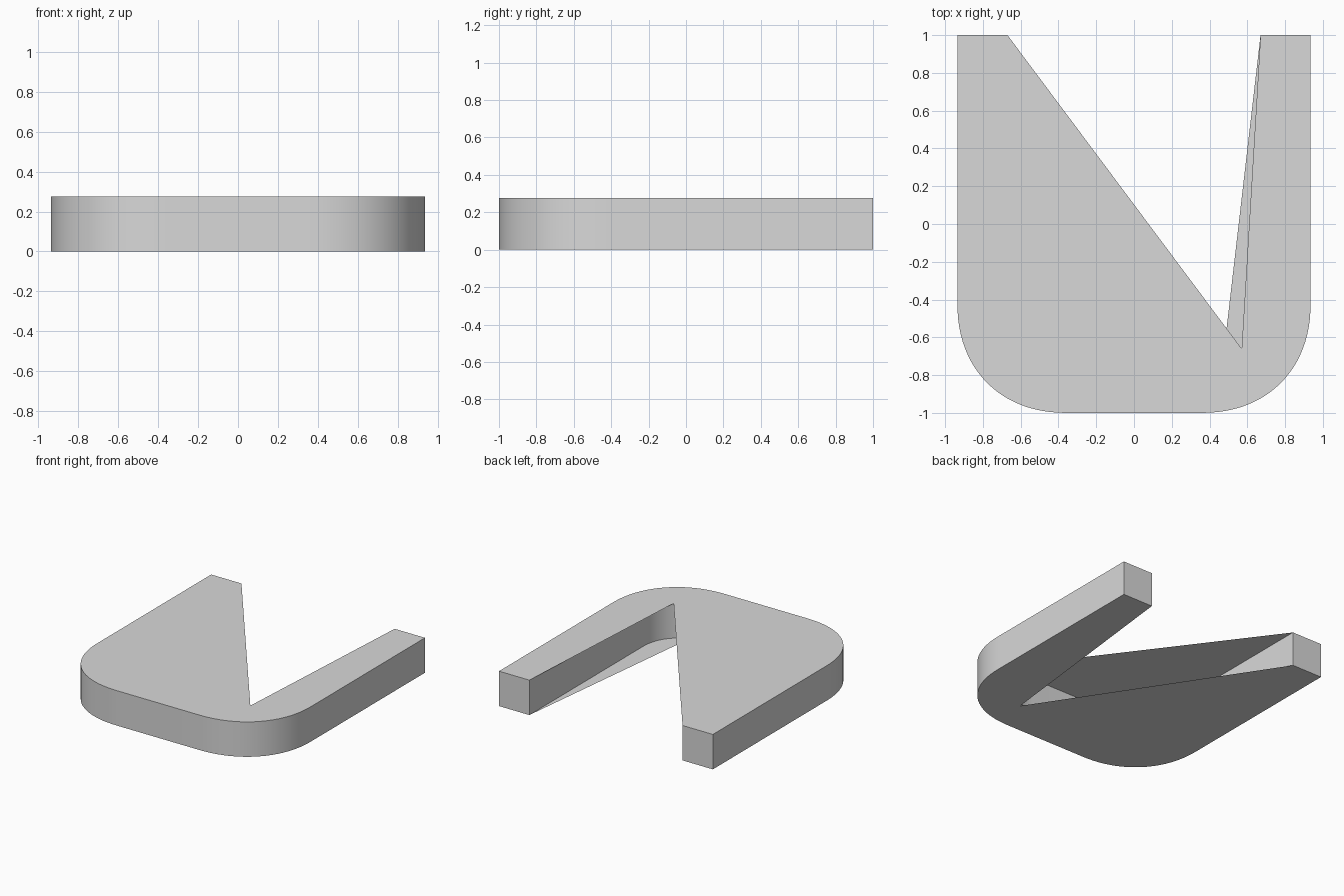
import bpy, bmesh, math

cube = bpy.data.objects.get("Cube")
if cube:
    bpy.data.objects.remove(cube, do_unlink=True)

HEIGHT = 0.276
BACK = 1.0
CORNER_X, CORNER_Y = 0.35, -0.415   # centre of the rounded corners
OUTER_R, INNER_R = 0.585, 0.32
FULLNESS = 2.2                      # 2 is a circle, more is squarer
STEPS = 24

grey = bpy.data.materials.new("plain grey")
grey.use_nodes = True
grey.diffuse_color = (0.69, 0.69, 0.69, 1)
grey.node_tree.nodes["Principled BSDF"].inputs["Base Color"].default_value = (0.69, 0.69, 0.69, 1)


def u_path(radius):
    """U outline from the right back end, round the front, to the left back end."""
    half = [(CORNER_X + radius, BACK)]
    for i in range(STEPS + 1):
        a = math.pi / 2 * i / STEPS
        across = max(math.cos(a), 0) ** (2 / FULLNESS)
        forward = math.sin(a) ** (2 / FULLNESS)
        half.append((CORNER_X + radius * across, CORNER_Y - radius * forward))
    return [(-x, y) for x, y in half] + half[::-1]


def make_part(name, build):
    bm = bmesh.new()
    build(bm)
    mesh = bpy.data.meshes.new(name)
    bm.to_mesh(mesh)
    bm.free()
    mesh.materials.append(grey)
    part = bpy.data.objects.new(name, mesh)
    bpy.context.collection.objects.link(part)
    return part


def wall(name, path):
    """Vertical strip along a path, facing the path's right-hand side."""
    def build(bm):
        low = [bm.verts.new((x, y, 0)) for x, y in path]
        top = [bm.verts.new((x, y, HEIGHT)) for x, y in path]
        for i in range(len(path) - 1):
            bm.faces.new((low[i], low[i + 1], top[i + 1], top[i]))
    part = make_part(name, build)
    bpy.ops.object.select_all(action='DESELECT')
    part.select_set(True)
    bpy.context.view_layer.objects.active = part
    bpy.ops.object.shade_smooth_by_angle(angle=math.radians(30))


def plate(name, notch, z, upward):
    """Flat cover with a V notch running from both back ends to one point."""
    def build(bm):
        ring = outer + [inner[-1], notch, inner[0]]
        if not upward:
            ring = ring[::-1]
        face = bm.faces.new([bm.verts.new((x, y, z)) for x, y in ring])
        face.normal_update()
        bmesh.ops.triangulate(bm, faces=[face])
    make_part(name, build)


outer, inner = u_path(OUTER_R), u_path(INNER_R)

# Upright walls
wall("outer_wall", outer)
wall("inner_wall", inner[::-1])
wall("left_leg_end", [outer[-1], inner[-1]])
wall("right_leg_end", [inner[0], outer[0]])

# Notched covers
plate("top_plate", (0.57, -0.66), HEIGHT, True)
plate("bottom_plate", (0.47, -0.727), 0, False)
